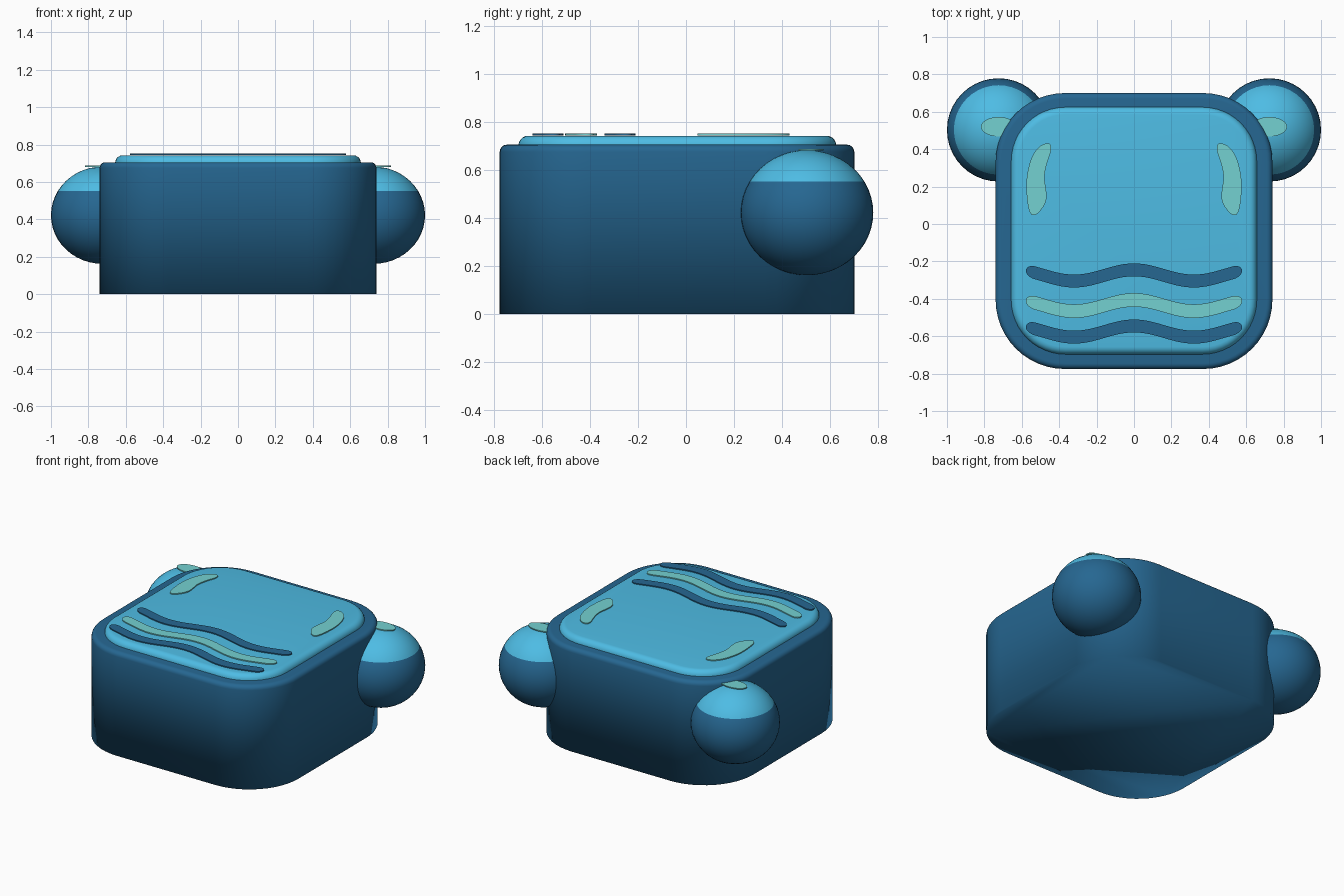
import bpy, bmesh, math

if "Cube" in bpy.data.objects:
    bpy.data.objects.remove(bpy.data.objects["Cube"])


def material(name, rgb):
    m = bpy.data.materials.new(name)
    m.diffuse_color = (*rgb, 1)
    m.use_nodes = True
    m.node_tree.nodes["Principled BSDF"].inputs["Base Color"].default_value = m.diffuse_color
    return m


DARK = material("deep blue", (0.019, 0.135, 0.285))
LIGHT = material("sky blue", (0.076, 0.503, 0.776))
TEAL = material("pale teal", (0.175, 0.640, 0.640))


def finish(name, bm, mats, angle=None):
    bmesh.ops.recalc_face_normals(bm, faces=bm.faces)
    me = bpy.data.meshes.new(name)
    bm.to_mesh(me)
    bm.free()
    ob = bpy.data.objects.new(name, me)
    bpy.context.collection.objects.link(ob)
    for m in mats:
        me.materials.append(m)
    bpy.ops.object.select_all(action='DESELECT')
    ob.select_set(True)
    bpy.context.view_layer.objects.active = ob
    if angle is None:
        bpy.ops.object.shade_smooth()
    else:
        bpy.ops.object.shade_smooth_by_angle(angle=math.radians(angle))
    return ob


def rounded_rect(hx, y0, y1, r, n=12):
    pts = []
    corners = [(hx - r, y1 - r), (r - hx, y1 - r), (r - hx, y0 + r), (hx - r, y0 + r)]
    for q, (cx, cy) in enumerate(corners):
        for i in range(n + 1):
            a = math.pi / 2 * (q + i / n)
            pts.append((cx + r * math.cos(a), cy + r * math.sin(a)))
    return pts


def loft(name, rings, mats, angle=None):
    """Join stacked rings of (points, z) and close both ends."""
    bm = bmesh.new()
    loops = [[bm.verts.new((x, y, z)) for x, y in pts] for pts, z in rings]
    n = len(loops[0])
    for a, b in zip(loops, loops[1:]):
        for i in range(n):
            bm.faces.new((a[i], a[(i + 1) % n], b[(i + 1) % n], b[i]))
    bm.faces.new(loops[0])
    bm.faces.new(loops[-1])
    return finish(name, bm, mats, angle)


def rounded_block(name, hx, y0, y1, r, z0, z1, bevel, mat, angle=None):
    rings = [(rounded_rect(hx, y0, y1, r), z0)]
    for i in range(6):
        a = math.pi / 2 * i / 5
        d = bevel * (1 - math.cos(a))
        rings.append((rounded_rect(hx - d, y0 + d, y1 - d, r - d),
                      z1 - bevel + bevel * math.sin(a)))
    return loft(name, rings, [mat], angle)


def plate(name, pts, z, mat):
    return loft(name, [(pts, z - 0.007), (pts, z)], [mat], 30)


# Body block (softly shaded right down to the base) and raised top panel
rounded_block("body", 0.74, -0.775, 0.70, 0.37, 0.0, 0.705, 0.03, DARK)
rounded_block("top_panel", 0.657, -0.697, 0.625, 0.29, 0.69, 0.742, 0.04, LIGHT, 50)


# Wavy stripes across the front of the panel
def stripe(base, h):
    upper, lower = [], []
    end, cap = 0.578, 0.05
    for i in range(65):
        x = -end * math.cos(math.pi * i / 64)
        t = max(0, (abs(x) - (end - cap)) / cap)
        w = h * math.sqrt(max(0.0, 1 - t * t)) + 0.0005
        y = base + 0.03 * math.cos(2 * math.pi * x / 0.64)
        upper.append((x, y + w))
        lower.append((x, y - w))
    return lower + upper[::-1]


for name, base, h, mat in (("front_stripe", -0.575, 0.034, DARK),
                           ("middle_stripe", -0.436, 0.036, TEAL),
                           ("back_stripe", -0.275, 0.034, DARK)):
    plate(name, stripe(base, h), 0.751, mat)


# Curved marks at the sides of the panel
def smooth_outline(pts, steps=3):
    for _ in range(steps):
        out = []
        for (ax, ay), (bx, by) in zip(pts, pts[1:] + pts[:1]):
            out += [(ax * .75 + bx * .25, ay * .75 + by * .25),
                    (ax * .25 + bx * .75, ay * .25 + by * .75)]
        pts = out
    return pts


MARK = [(0.445, 0.435), (0.50, 0.425), (0.55, 0.36), (0.578, 0.24), (0.572, 0.12),
        (0.555, 0.045), (0.515, 0.05), (0.465, 0.12), (0.47, 0.19), (0.482, 0.25),
        (0.465, 0.33), (0.442, 0.39)]

for side, s in (("right", 1), ("left", -1)):
    plate(side + "_curved_mark", smooth_outline([(s * x, y) for x, y in MARK]), 0.751, TEAL)

    # Round side knob, lighter above a level line
    bm = bmesh.new()
    bmesh.ops.create_uvsphere(bm, u_segments=40, v_segments=24, radius=1)
    for f in bm.faces:
        f.material_index = int(f.calc_center_median().z > 0.5)
    for v in bm.verts:
        v.co = (s * 0.724 + v.co.x * 0.276, 0.503 + v.co.y * 0.276, 0.422 + v.co.z * 0.26)
    finish(side + "_knob", bm, [DARK, LIGHT])

    # Small oval spot on top of the knob
    oval = [(s * 0.724 + 0.094 * math.cos(a), 0.52 + 0.052 * math.sin(a))
            for a in (2 * math.pi * i / 32 for i in range(32))]
    plate(side + "_knob_spot", oval, 0.687, TEAL)
